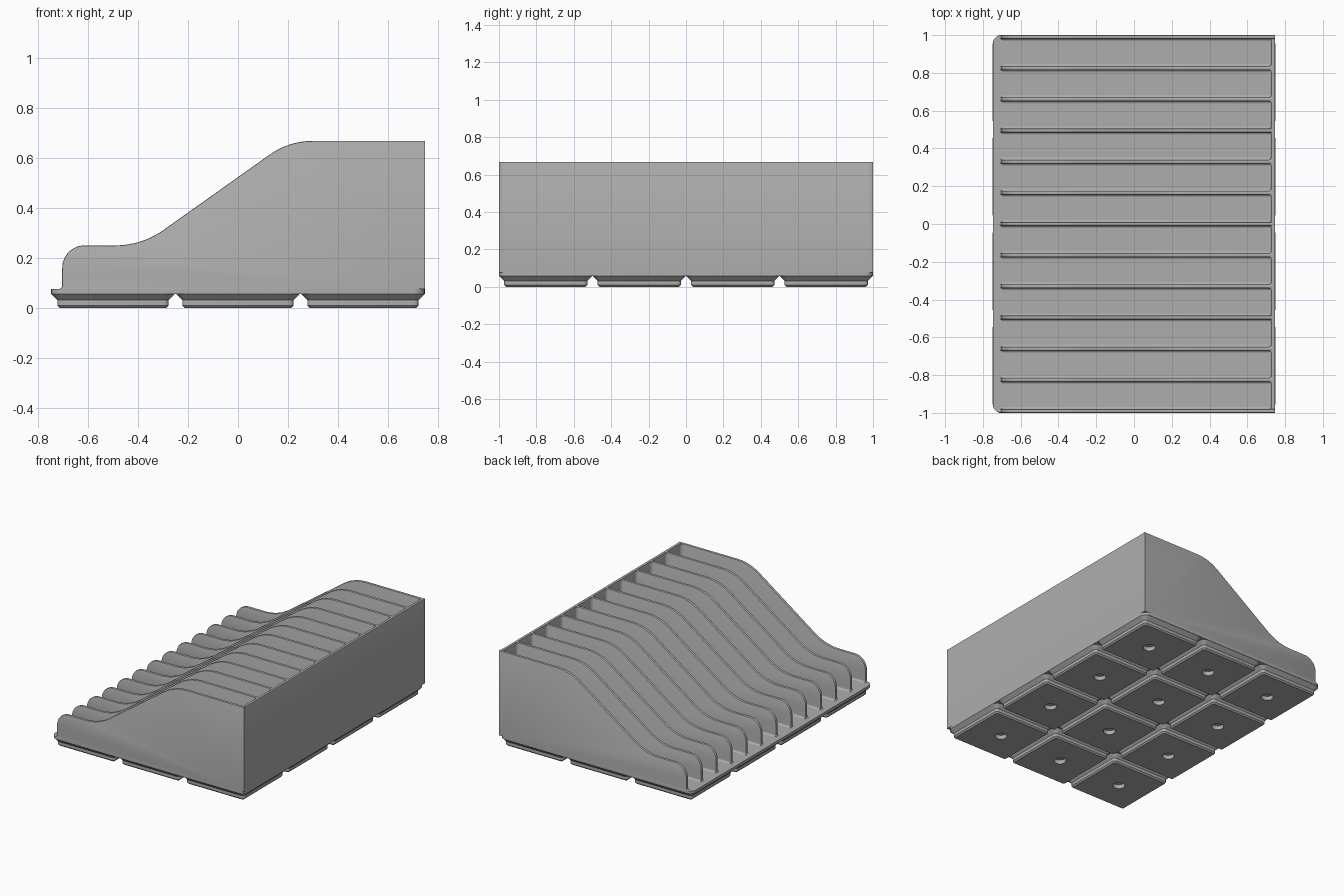
import bpy, bmesh, math

if "Cube" in bpy.data.objects:
    bpy.data.objects.remove(bpy.data.objects["Cube"])

GREY = bpy.data.materials.new("grey plastic")
GREY.diffuse_color = (0.42, 0.42, 0.42, 1)
GREY.use_nodes = True
GREY.node_tree.nodes["Principled BSDF"].inputs["Base Color"].default_value = GREY.diffuse_color

HX, HY = 0.747, 1.0          # half footprint
PLATE_Z, FLOOR_Z, TOP_Z = 0.0565, 0.075, 0.668
WALL, BINS = 0.02, 12
ROUND, FILLET = 0.005, 0.012
BACK_X = HX - WALL


def loft(name, loops):
    """Skin a list of equal-length closed loops and cap both ends."""
    bm = bmesh.new()
    rings = [[bm.verts.new(p) for p in loop] for loop in loops]
    n = len(rings[0])
    for a, b in zip(rings, rings[1:]):
        for i in range(n):
            j = (i + 1) % n
            bm.faces.new((a[i], a[j], b[j], b[i]))
    bm.faces.new(rings[0][::-1])
    bm.faces.new(rings[-1])
    bmesh.ops.recalc_face_normals(bm, faces=bm.faces)
    me = bpy.data.meshes.new(name)
    bm.to_mesh(me)
    bm.free()
    me.materials.append(GREY)
    ob = bpy.data.objects.new(name, me)
    bpy.context.collection.objects.link(ob)
    bpy.ops.object.select_all(action='DESELECT')
    ob.select_set(True)
    bpy.context.view_layer.objects.active = ob
    bpy.ops.object.shade_smooth_by_angle(angle=math.radians(32))
    return ob


def arc(cx, cy, r, a0, a1, n):
    return [(cx + r * math.cos(math.radians(a0 + (a1 - a0) * i / n)),
             cy + r * math.sin(math.radians(a0 + (a1 - a0) * i / n)))
            for i in range(n + 1)]


def rounded_rect(hx, hy, r, z, cx=0, cy=0):
    pts = []
    for sx, sy, a in ((1, 1, 0), (-1, 1, 90), (-1, -1, 180), (1, -1, 270)):
        pts += arc(cx + sx * (hx - r), cy + sy * (hy - r), r, a, a + 90, 6)
    return [(x, y, z) for x, y in pts]


# Base plate and grid of stepped feet with round sockets underneath
loft("base_plate", [rounded_rect(HX, HY, 0.045, z) for z in (PLATE_Z, FLOOR_Z)])
FOOT = [(0.039, 0.038, 0.029), (0.039, 0.038, 0.0),
        (0.213, 0.010, 0.0), (0.2225, 0.019, 0.0095),
        (0.2225, 0.019, 0.031), (0.248, 0.045, PLATE_Z)]
for ix in (-1, 0, 1):
    for iy in (-1.5, -0.5, 0.5, 1.5):
        loft("foot", [rounded_rect(h, h, r, z, ix * 0.5, iy * 0.5)
                      for h, r, z in FOOT])

# Divider outline: base fillet, rounded nose, low shelf, ramp, high shelf
CURVE = (arc(-0.718, FLOOR_Z + 0.015, 0.015, -90, 0, 5)
         + arc(-0.613, 0.16, 0.09, 180, 90, 12)
         + arc(-0.49, 0.58, 0.33, -90, -55, 12)
         + arc(0.30, 0.368, 0.30, 125, 90, 12))


def outline(x_end, inset, y):
    pts = CURVE + [(x_end, TOP_Z)]
    loop = []
    for i, (x, z) in enumerate(pts):
        a, b = pts[max(i - 1, 0)], pts[min(i + 1, len(pts) - 1)]
        dx, dz = b[0] - a[0], b[1] - a[1]
        k = inset / math.hypot(dx, dz)
        loop.append((x + dz * k, y, z - dx * k))
    return loop + [(x_end, y, FLOOR_Z)]


EDGE = [(0, ROUND), (0.3 * ROUND, 0.3 * ROUND), (ROUND, 0)]
SIDES = [(-WALL / 2 + d, i) for d, i in EDGE]
SIDES += [(-d, i) for d, i in reversed(SIDES)]
pitch = (2 * HY - WALL) / BINS


def flare(y, lo, hi):
    """Cross-section that widens a wall into its neighbour; limited to lo..hi."""
    right = [(WALL / 2 + u, v) for u, v in arc(FILLET, FILLET, FILLET, 270, 180, 5)]
    left = [(-u, v) for u, v in reversed(right)]
    return [(min(max(y + u, lo), hi), v) for u, v in right + left]


for i in range(BINS + 1):
    y = -HY + WALL / 2 + i * pitch
    outer = i in (0, BINS)
    x_end = HX if outer else HX - WALL / 2
    loft("side_wall" if outer else "divider",
         [outline(x_end, d, y + o) for o, d in SIDES])
    # Concave fillets along the floor and up the back wall
    lo, hi = -HY + WALL / 2, HY - WALL / 2
    sec = flare(y, lo, hi)
    loft("floor_fillet", [[(x, u, FLOOR_Z + v) for u, v in sec]
                          for x in (-0.70, BACK_X)])
    loft("corner_fillet", [[(BACK_X - v, u, z) for u, v in sec]
                           for z in (FLOOR_Z, TOP_Z - ROUND)])

# Back wall with softened top edges, and its fillet along the floor
wall = [(HX, FLOOR_Z), (HX, TOP_Z - ROUND), (HX - 0.3 * ROUND, TOP_Z - 0.3 * ROUND),
        (HX - ROUND, TOP_Z), (BACK_X + ROUND, TOP_Z),
        (BACK_X + 0.3 * ROUND, TOP_Z - 0.3 * ROUND),
        (BACK_X, TOP_Z - ROUND), (BACK_X, FLOOR_Z)]
span = HY - WALL
loft("back_wall", [[(x, y, z) for x, z in wall] for y in (-span, span)])
cove = arc(BACK_X - FILLET, FLOOR_Z + FILLET, FILLET, -90, 0, 5) + [(BACK_X, FLOOR_Z)]
loft("back_fillet", [[(x, y, z) for x, z in cove] for y in (-span, span)])
